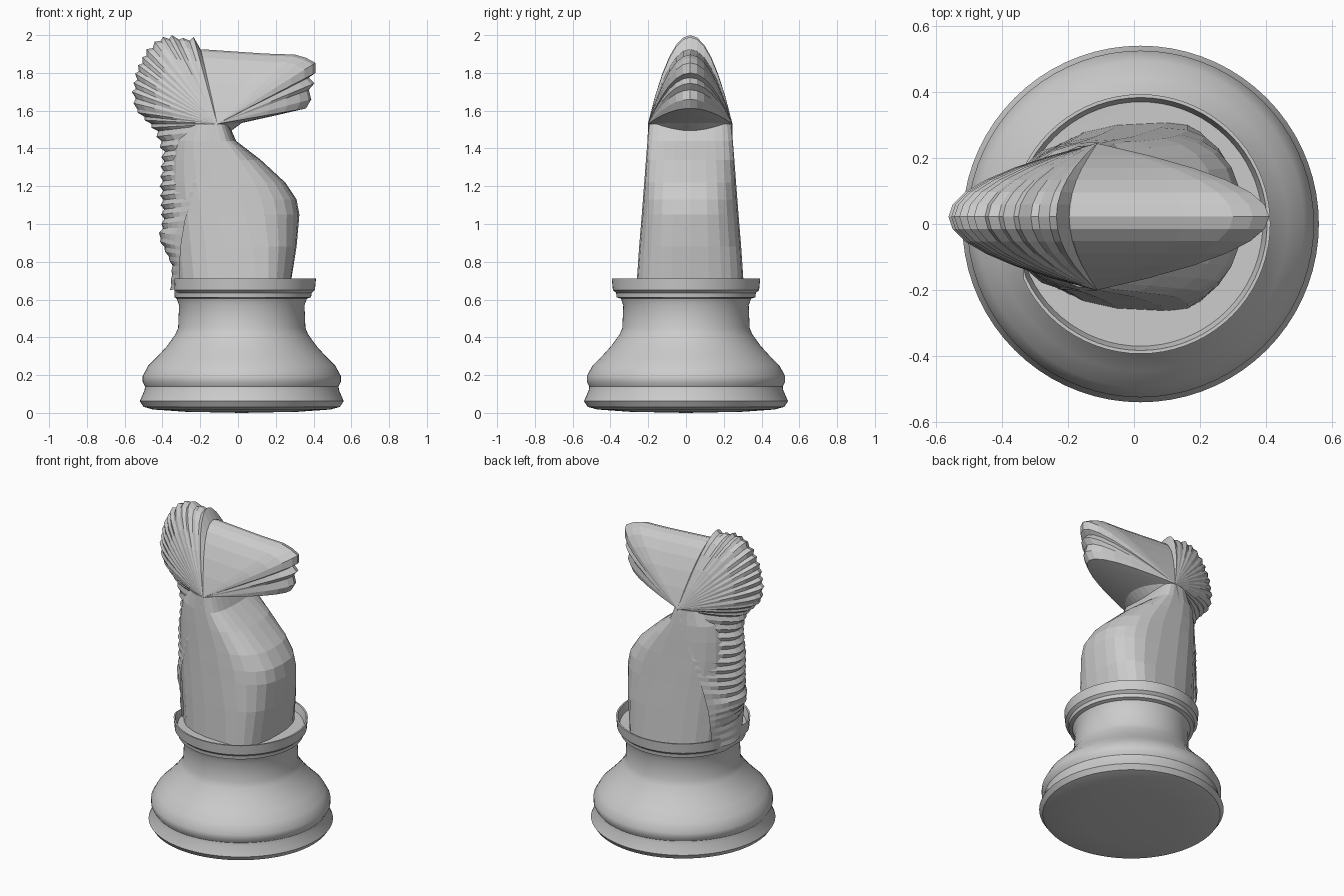
import bpy, bmesh, math
from mathutils import Vector

if "Cube" in bpy.data.objects:
    bpy.data.objects.remove(bpy.data.objects["Cube"])

CY = 0.022  # the horse sits slightly off centre in y


def make_object(name, bm):
    bmesh.ops.recalc_face_normals(bm, faces=bm.faces)
    me = bpy.data.meshes.new(name)
    bm.to_mesh(me)
    bm.free()
    ob = bpy.data.objects.new(name, me)
    bpy.context.collection.objects.link(ob)
    return ob


def skin(name, rows, closed=False, caps=False):
    """Bridge rows of points with quads."""
    bm = bmesh.new()
    vs = [[bm.verts.new(p) for p in row] for row in rows]
    n = len(rows[0])
    for a, b in zip(vs, vs[1:]):
        for i in range(n if closed else n - 1):
            j = (i + 1) % n
            bm.faces.new((a[i], a[j], b[j], b[i]))
    if caps:
        bm.faces.new(vs[0])
        bm.faces.new(vs[-1])
    bmesh.ops.remove_doubles(bm, verts=bm.verts, dist=0.0005)
    return make_object(name, bm)


def rib(ax, az, hw, ox, oz, n=12):
    """Parabolic arc from one cheek point over the outline to the other cheek."""
    pts = []
    for i in range(n + 1):
        u = -1 + 2 * i / n
        t = 1 - u * u
        pts.append((ax + (ox - ax) * t, CY + hw * u, az + (oz - az) * t))
    return pts


# turned base with a shallow cup on top
profile = [(0, 0), (0.3, 0.006), (0.47, 0.018), (0.52, 0.032), (0.54, 0.062),
           (0.515, 0.12), (0.512, 0.14), (0.525, 0.165), (0.525, 0.195),
           (0.495, 0.25), (0.445, 0.3), (0.395, 0.355), (0.352, 0.415),
           (0.337, 0.45), (0.332, 0.57), (0.345, 0.605), (0.367, 0.612),
           (0.37, 0.635), (0.387, 0.65), (0.393, 0.712), (0.383, 0.712),
           (0.37, 0.665), (0, 0.66)]
SEG = 72
rows = []
for r, z in profile:
    ring = []
    for i in range(SEG):
        a = math.tau * i / SEG
        x = 0.02 + r * math.cos(a)
        if z > 0.6:
            x = max(x, -0.335)  # lip is broken away behind the mane
        ring.append((x, r * math.sin(a), z))
    rows.append(ring)
base = skin("base", rows, closed=True)
bpy.context.view_layer.objects.active = base
base.select_set(True)
bpy.ops.object.shade_smooth_by_angle(angle=math.radians(30))

# chest and neck: z, back x, widest x, front x, half width
sections = [(0.66, -0.33, 0.10, 0.275, 0.285), (0.88, -0.35, 0.08, 0.31, 0.27),
            (1.05, -0.36, 0.04, 0.325, 0.256), (1.13, -0.365, 0.02, 0.31, 0.25),
            (1.22, -0.37, 0.0, 0.25, 0.243), (1.34, -0.36, -0.05, 0.12, 0.234),
            (1.44, -0.34, -0.09, -0.01, 0.226), (1.53, -0.28, -0.11, -0.05, 0.218)]
rows = []
for z, xb, xw, xf, hw in sections:
    ring = []
    for i in range(24):
        a = math.tau * i / 24
        c, s = math.cos(a), math.sin(a)
        rx = xf - xw if c > 0 else xw - xb
        e = 2 / 2.6
        ring.append((xw + rx * math.copysign(abs(c) ** e, c),
                     CY + hw * math.copysign(abs(s) ** e, s), z))
    rows.append(ring)
skin("body", rows, closed=True, caps=True)

# head fans out from the two cheek points
head = [(-0.23, 1.90), (-0.19, 1.925), (0.0, 1.912), (0.15, 1.902), (0.3, 1.897),
        (0.36, 1.88), (0.41, 1.853), (0.41, 1.80), (0.375, 1.775), (0.405, 1.745),
        (0.375, 1.71), (0.388, 1.66), (0.36, 1.612), (0.2, 1.575), (0.02, 1.535),
        (-0.04, 1.49), (-0.01, 1.44)]
skin("head", [rib(-0.11, 1.53, 0.222, x, z) for x, z in head])

# mane: cheek anchor x, z, half width, then outline x, z
P = (-0.11, 1.53, 0.224)
keys = [(*P, -0.19, 1.91), (*P, -0.235, 1.99), (*P, -0.29, 1.985), (*P, -0.35, 2.0),
        (*P, -0.42, 1.985), (*P, -0.485, 1.925), (*P, -0.54, 1.82), (*P, -0.562, 1.7),
        (*P, -0.55, 1.61), (*P, -0.44, 1.49), (-0.14, 1.42, 0.225, -0.405, 1.38),
        (-0.22, 1.22, 0.22, -0.415, 1.2), (-0.28, 1.02, 0.2, -0.405, 1.0),
        (-0.3, 0.9, 0.18, -0.425, 0.93), (-0.31, 0.78, 0.17, -0.35, 0.78),
        (-0.31, 0.66, 0.15, -0.36, 0.65)]
ribs = []
for a, b in zip(keys, keys[1:]):
    d = math.hypot(b[3] - a[3], b[4] - a[4])
    n = max(1, round(d / 0.026))
    ribs += [[p + (q - p) * i / n for p, q in zip(a, b)] for i in range(n)]
ribs.append(list(keys[-1]))
rows = []
for i, (ax, az, hw, ox, oz) in enumerate(ribs):
    # alternate ribs are pulled in to cut the locks
    if i % 2 and i > 3:
        out = Vector((ox - ax, oz - az))
        out *= 1 - min(0.018 / out.length, 0.12)
        ox, oz = ax + out.x, az + out.y
    rows.append(rib(ax, az, hw, ox, oz))
skin("mane", rows)
